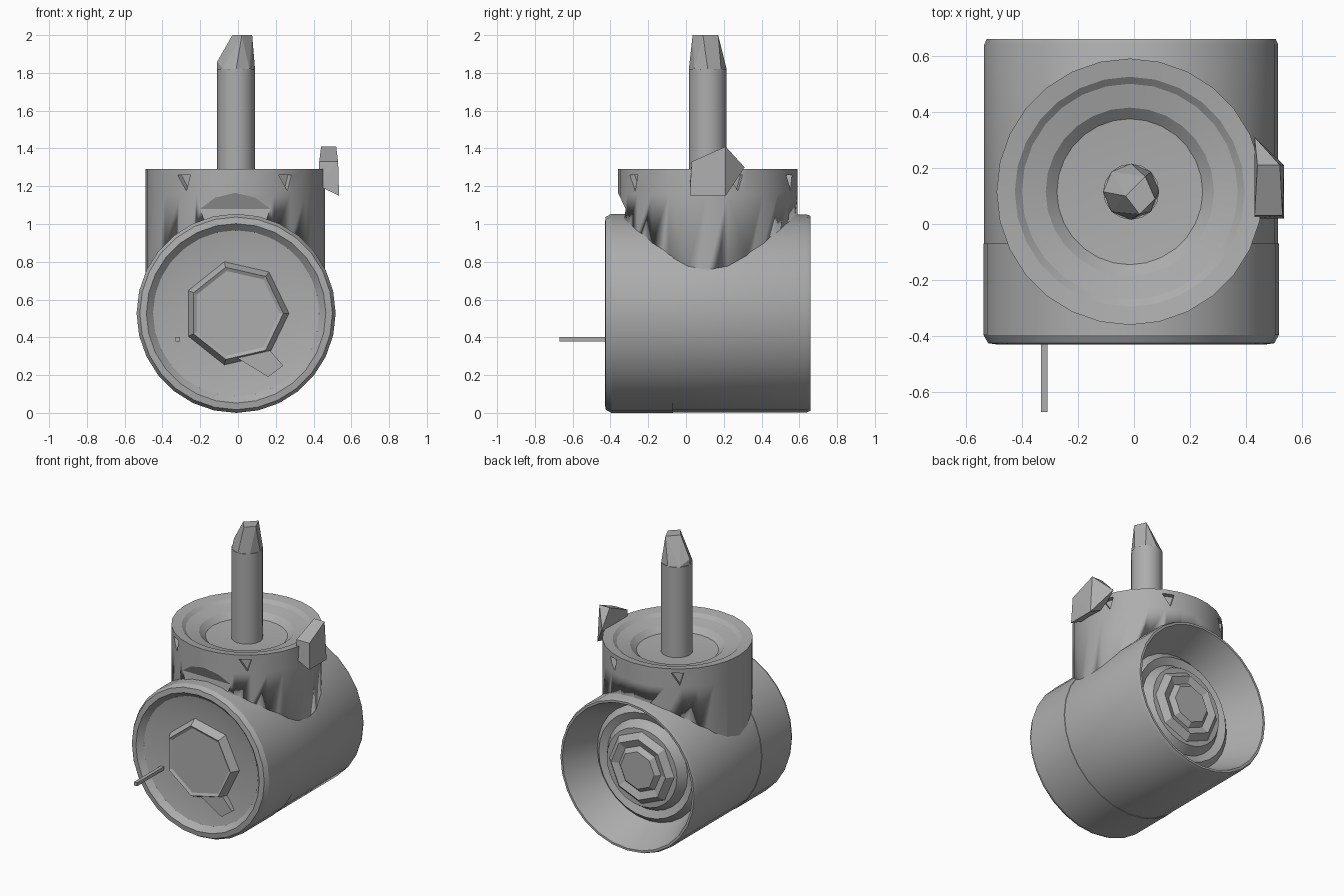
import bpy
import bmesh
import math
from mathutils import Matrix, Vector

if "Cube" in bpy.data.objects:
    bpy.data.objects.remove(bpy.data.objects["Cube"])

grey = bpy.data.materials.new("cast grey")
grey.use_nodes = True
GREY = (0.42, 0.42, 0.42, 1)
grey.diffuse_color = GREY
grey.node_tree.nodes["Principled BSDF"].inputs["Base Color"].default_value = GREY

TUBE = Vector((-0.01, 0, 0.527))
NECK = Vector((-0.015, 0.115, 0))
ALONG_Y = Matrix.Rotation(math.radians(-90), 4, "X")


def finish(name, bm, matrix=Matrix(), smooth=True):
    bmesh.ops.transform(bm, matrix=matrix, verts=bm.verts)
    bmesh.ops.recalc_face_normals(bm, faces=bm.faces)
    mesh = bpy.data.meshes.new(name)
    bm.to_mesh(mesh)
    bm.free()
    mesh.materials.append(grey)
    ob = bpy.data.objects.new(name, mesh)
    bpy.context.collection.objects.link(ob)
    if smooth:
        bpy.ops.object.select_all(action="DESELECT")
        ob.select_set(True)
        bpy.context.view_layer.objects.active = ob
        bpy.ops.object.shade_smooth_by_angle(angle=math.radians(25))
    return ob


def lathe(name, profile, sides, matrix, smooth=True):
    """Spin (radius, height) points about the local z axis."""
    bm = bmesh.new()
    verts = [bm.verts.new((r, 0, h)) for r, h in profile]
    edges = [bm.edges.new(pair) for pair in zip(verts, verts[1:])]
    bmesh.ops.spin(bm, geom=verts + edges, axis=(0, 0, 1), cent=(0, 0, 0),
                   angle=math.tau, steps=sides, use_duplicate=False)
    bmesh.ops.remove_doubles(bm, verts=bm.verts, dist=0.0005)
    return finish(name, bm, matrix, smooth)


def prism(name, outline, depth, matrix):
    """Extrude a flat outline along local z."""
    bm = bmesh.new()
    face = bm.faces.new([bm.verts.new((a, b, 0)) for a, b in outline])
    geom = bmesh.ops.extrude_face_region(bm, geom=[face])["geom"]
    top = [v for v in geom if isinstance(v, bmesh.types.BMVert)]
    bmesh.ops.translate(bm, verts=top, vec=(0, 0, depth))
    return finish(name, bm, matrix, smooth=False)


def hull(name, points):
    """Wrap a faceted convex solid round a few points."""
    bm = bmesh.new()
    for p in points:
        bm.verts.new(p)
    bmesh.ops.convex_hull(bm, input=bm.verts)
    return finish(name, bm, smooth=False)


def cut(target, cutter):
    mod = target.modifiers.new("cut", "BOOLEAN")
    mod.operation = "DIFFERENCE"
    mod.solver = "EXACT"
    mod.object = cutter
    cutter.hide_render = True
    bpy.context.view_layer.objects.active = target
    bpy.ops.object.modifier_apply(modifier=mod.name)
    bpy.data.objects.remove(cutter)


# Horizontal body: shallow dished front, seam, conical recess at the back
tube_at = Matrix.Translation(TUBE) @ ALONG_Y
lathe("body_tube", [
    (0, -0.37), (0.3, -0.37), (0.44, -0.395), (0.475, -0.43), (0.51, -0.425),
    (0.527, -0.395), (0.527, -0.07), (0.524, -0.069), (0.524, 0.64),
    (0.515, 0.66), (0.5, 0.66), (0.40, 0.42), (0.36, 0.46), (0.31, 0.44),
    (0.27, 0.5), (0, 0.5)], 28, tube_at)

# Faceted hubs on both ends
lathe("front_hub", [(0.28, -0.37), (0.25, -0.425), (0.23, -0.415), (0, -0.415)],
      7, tube_at, smooth=False)
lathe("back_hub", [(0.25, 0.5), (0.21, 0.54), (0.16, 0.52), (0.13, 0.55),
                   (0, 0.55)], 8, tube_at, smooth=False)

# Vertical neck with a dished top, saddle cut to sit on the body
neck = lathe("neck", [
    (0, 0.6), (0.475, 0.6), (0.475, 1.16), (0.475, 1.29), (0.41, 1.28),
    (0.385, 1.26), (0.3, 1.24), (0.26, 1.205), (0, 1.185)],
    28, Matrix.Translation(NECK))
cut(neck, lathe("saddle_cutter", [(0, -1), (0.515, -1), (0.515, 1), (0, 1)],
                28, tube_at))

# Slanted relief under the front of the neck
side_on = Matrix(((0, 0, 1, -0.4), (1, 0, 0, 0), (0, 1, 0, 0), (0, 0, 0, 1)))
cut(neck, prism("relief_cutter", [(-0.4, 1.2), (-0.36, 1.165), (-0.32, 1.08),
                                  (-0.33, 1.0), (-0.4, 1.0)], 0.8, side_on))

# Small triangular notches round the neck
for angle in (-56, 18, 66, 125, -125):
    place = (Matrix.Translation(NECK + Vector((0, 0, 1.225)))
             @ Matrix.Rotation(math.radians(angle), 4, "Z")
             @ Matrix.Translation((0.44, 0, 0))
             @ Matrix.Rotation(math.radians(90), 4, "Z")
             @ Matrix.Rotation(math.radians(90), 4, "X"))
    cut(neck, prism("notch_cutter", [(-0.04, 0.035), (0.04, 0.035), (0.015, -0.05)],
                    0.1, place))
neck.modifiers.new("even_shading", "WEIGHTED_NORMAL").keep_sharp = True

# Shaft with a tapered, off-centre tip
shaft_at = NECK + Vector((0.005, 0, 0))
lathe("shaft", [(0, 1.14), (0.1, 1.14), (0.1, 1.82), (0, 1.82)], 16,
      Matrix.Translation(shaft_at))
ring = [shaft_at + Vector((0.1 * math.cos(a), 0.1 * math.sin(a), 1.82))
        for a in (i * math.tau / 8 for i in range(8))]
hull("shaft_tip", ring + [(-0.11, 0.115, 1.86), (-0.03, 0.1, 2), (0.02, 0.035, 2),
                          (0.075, 0.09, 2), (0.04, 0.17, 2)])

# Faceted tab on the left of the neck
hull("side_tab", [(0.535, 0.02, 1.15), (0.53, 0.03, 1.33), (0.52, 0.21, 1.41),
                  (0.535, 0.21, 1.15), (0.44, 0.21, 1.41), (0.43, 0.03, 1.33),
                  (0.43, 0.31, 1.3), (0.43, 0.02, 1.2), (0.43, 0.21, 1.2)])

# Thin pin and a small latch on the front
face_on = Matrix(((1, 0, 0, 0), (0, 0, 1, -0.41), (0, 1, 0, 0), (0, 0, 0, 1)))
prism("front_latch", [(-0.02, 0.3), (0.17, 0.33), (0.24, 0.25), (0.16, 0.19)],
      0.05, face_on)
bm = bmesh.new()
bmesh.ops.create_cube(bm, size=1)
finish("front_pin", bm, Matrix.Translation((-0.32, -0.51, 0.39))
       @ Matrix.Diagonal((0.024, 0.32, 0.024, 1)), False)
